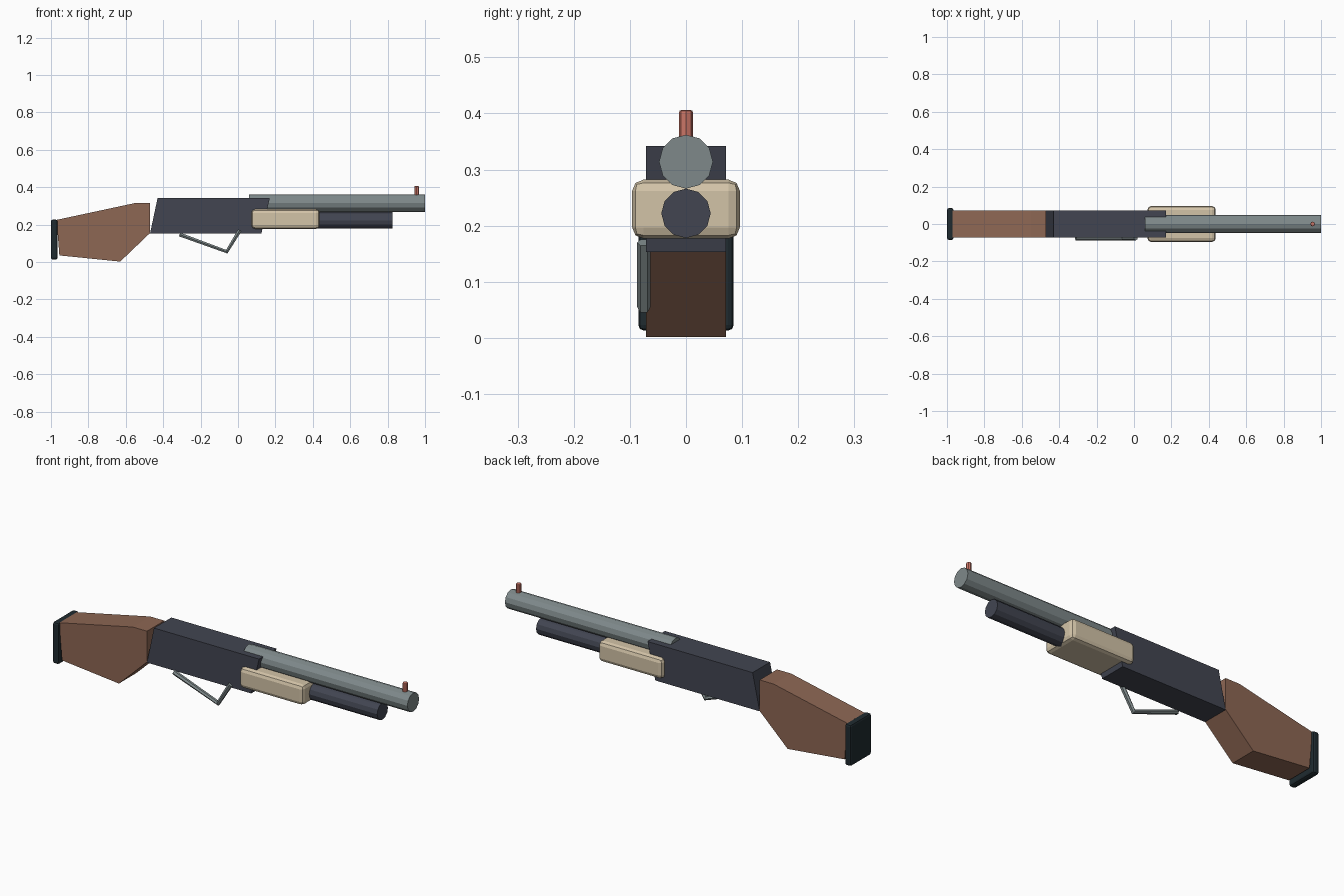
import bpy
import bmesh
from math import radians
from mathutils import Matrix

cube = bpy.data.objects.get("Cube")
if cube:
    bpy.data.objects.remove(cube, do_unlink=True)


def material(name, rgb):
    mat = bpy.data.materials.new(name)
    mat.use_nodes = True
    mat.diffuse_color = (*rgb, 1)
    mat.node_tree.nodes["Principled BSDF"].inputs["Base Color"].default_value = (*rgb, 1)
    return mat


wood = material("brown wood", (0.27, 0.135, 0.088))
dark_metal = material("dark slate metal", (0.054, 0.06, 0.083))
steel = material("grey steel", (0.21, 0.25, 0.255))
grip = material("cream grip", (0.65, 0.55, 0.39))
rubber = material("black rubber", (0.014, 0.024, 0.03))
red = material("red sight", (0.6, 0.18, 0.135))


def add_object(name, bm, mat, bevel=0, segments=2):
    """Turn a bmesh into an object, with an optional rounded edge."""
    bmesh.ops.recalc_face_normals(bm, faces=bm.faces)
    mesh = bpy.data.meshes.new(name)
    bm.to_mesh(mesh)
    bm.free()
    mesh.materials.append(mat)
    obj = bpy.data.objects.new(name, mesh)
    bpy.context.collection.objects.link(obj)
    if bevel:
        mod = obj.modifiers.new("Bevel", "BEVEL")
        mod.width = bevel
        mod.segments = segments
        mod.limit_method = "ANGLE"
        mod.angle_limit = radians(50)
    return obj


def slab(name, profile, half_width, mat):
    """Extrude a side profile (x, z) across y."""
    bm = bmesh.new()
    face = bm.faces.new([bm.verts.new((x, -half_width, z)) for x, z in profile])
    side = bmesh.ops.extrude_face_region(bm, geom=[face])["geom"]
    verts = [v for v in side if isinstance(v, bmesh.types.BMVert)]
    bmesh.ops.translate(bm, verts=verts, vec=(0, 2 * half_width, 0))
    return add_object(name, bm, mat)


def box(name, low, high, mat, bevel):
    bm = bmesh.new()
    bmesh.ops.create_cube(bm, size=1)
    for v in bm.verts:
        v.co = [a + (b - a) * (c + 0.5) for a, b, c in zip(low, high, v.co)]
    return add_object(name, bm, mat, bevel)


def cylinder(name, center, radius, length, sides, mat, axis="X", bevel=0):
    bm = bmesh.new()
    turn = Matrix.Rotation(radians(90), 4, "Y") if axis == "X" else Matrix()
    bmesh.ops.create_cone(bm, cap_ends=True, segments=sides, radius1=radius,
                          radius2=radius, depth=length,
                          matrix=Matrix.Translation(center) @ turn)
    return add_object(name, bm, mat, bevel)


def rod(name, points, radius, mat):
    """Sweep a faceted rod along a bent path."""
    curve = bpy.data.curves.new(name + " path", "CURVE")
    curve.dimensions = "3D"
    curve.bevel_depth = radius
    curve.bevel_resolution = 1
    curve.use_fill_caps = True
    spline = curve.splines.new("POLY")
    spline.points.add(len(points) - 1)
    for point, co in zip(spline.points, points):
        point.co = (*co, 1)
    temp = bpy.data.objects.new(name + " path", curve)
    mesh = bpy.data.meshes.new_from_object(temp)
    bpy.data.objects.remove(temp)
    bm = bmesh.new()
    bm.from_mesh(mesh)
    bpy.data.meshes.remove(mesh)
    bmesh.ops.remove_doubles(bm, verts=bm.verts, dist=0.0001)
    for face in bm.faces:
        face.smooth = False
        face.material_index = 0
    return add_object(name, bm, mat)


# Shoulder stock and its pad
slab("stock", [(-0.97, 0.225), (-0.55, 0.315), (-0.47, 0.315), (-0.47, 0.155),
               (-0.63, 0.002), (-0.955, 0.035)], 0.071, wood)
box("butt_pad", (-1, -0.085, 0.013), (-0.965, 0.085, 0.227), rubber, 0.01)

# Slanted body
slab("receiver", [(-0.43, 0.342), (0.17, 0.342), (0.125, 0.153), (-0.47, 0.153)],
     0.071, dark_metal)

# Barrel over the lower tube
cylinder("barrel", (0.53, 0, 0.314), 0.048, 0.94, 12, steel)
cylinder("lower_tube", (0.45, 0, 0.222), 0.044, 0.75, 12, dark_metal)

# Sliding handgrip
box("sliding_grip", (0.072, -0.096, 0.177), (0.437, 0.096, 0.282), grip, 0.02)

# Front sight post
cylinder("front_sight", (0.955, 0, 0.381), 0.0125, 0.05, 8, red, "Z", 0.004)

# Bent guard on the right side
rod("guard", [(-0.312, -0.075, 0.147), (-0.06, -0.075, 0.055), (0.01, -0.075, 0.17)],
    0.012, steel)
